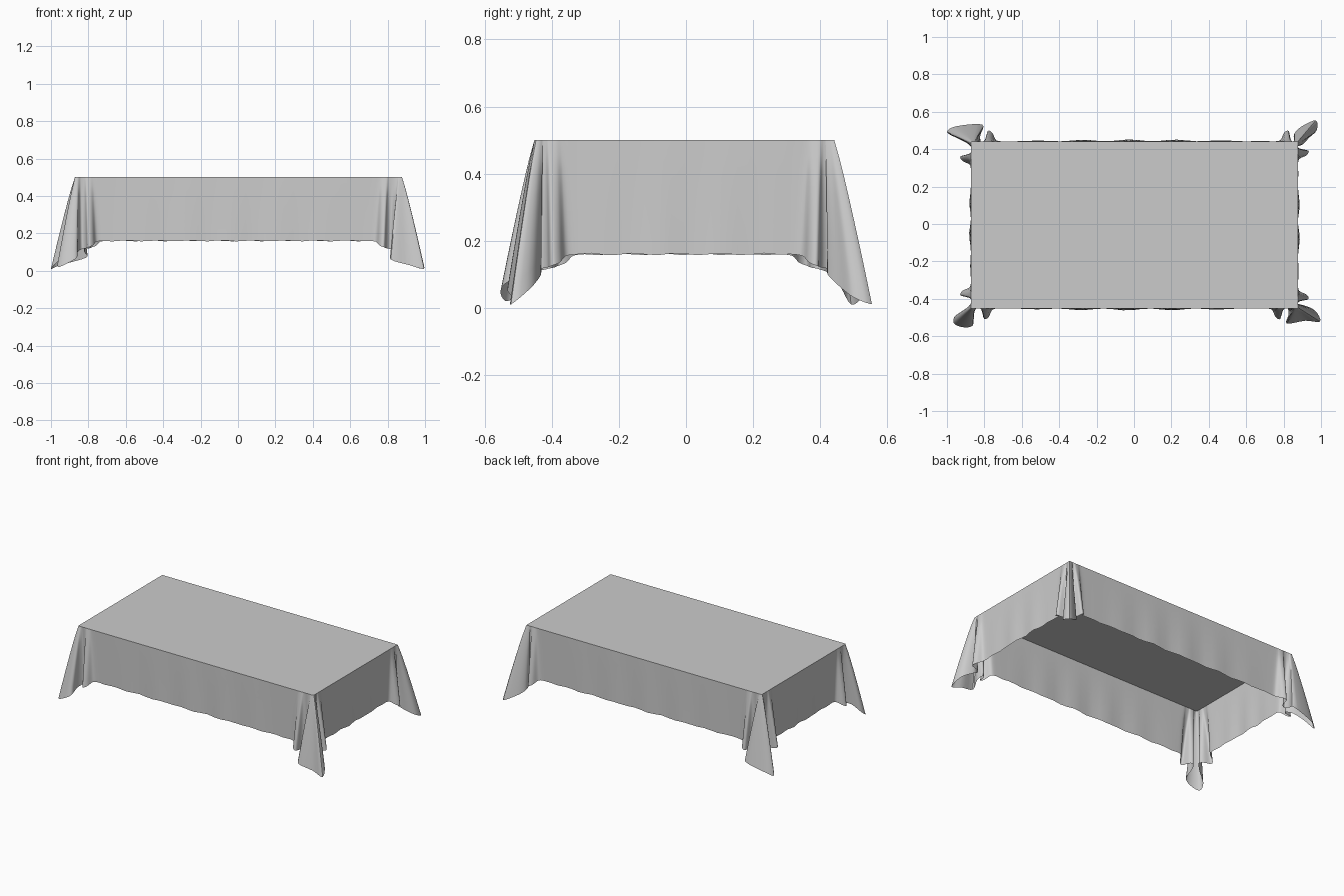
import bpy, bmesh, math
from mathutils import Vector

if "Cube" in bpy.data.objects:
    bpy.data.objects.remove(bpy.data.objects["Cube"])

TOP, HEM = 0.5, 0.16
X0, X1, Y0, Y1 = -0.872, 0.877, -0.452, 0.442

# Small gather beside a corner: (position along edge, outward, hem height)
GATHER = [(-.16, 0, .16), (-.125, .006, .155), (-.105, .045, .135), (-.08, .055, .125),
          (-.068, .004, .12), (-.045, -.012, .115)]

# Main hanging fold of each corner: outward x, outward y, hem height
FOLDS = {
    "front_right": [(.02, -.02, .10), (.09, .01, .06), (.118, .07, .01), (.04, .065, .03),
                    (-.06, .08, .06), (-.05, .03, .10)],
    "back_right": [(.02, -.02, .10), (.06, .02, .06), (.1, .06, .03), (.095, .112, .012),
                   (.02, .08, .05), (-.02, .04, .08), (-.02, 0, .10)],
    "back_left": [(.02, -.01, .10), (.08, .02, .06), (.128, .05, .01), (.08, .08, .03),
                  (-.06, .09, .07), (-.05, .03, .10)],
    "front_left": [(.03, .01, .10), (.085, .04, .05), (.09, .08, .02), (.04, .1, .04),
                   (-.01, .09, .07), (-.015, .03, .10)],
}


def spline(pts, n=4):
    """Catmull-Rom through the points"""
    p = [pts[0]] + pts + [pts[-1]]
    out = []
    for i in range(1, len(p) - 2):
        a, b, c, d = p[i - 1:i + 3]
        for k in range(n):
            t = k / n
            out.append(0.5 * (2 * b + (c - a) * t + (2 * a - 5 * b + 4 * c - d) * t * t
                              + (3 * b - a - 3 * c + d) * t ** 3))
    out.append(pts[-1])
    return out


def corner(fold, cx, cy, sx, sy, shift_x, shift_y, flip):
    """Pairs of (edge point, hem point) around one corner"""
    side_x = [(o, a - shift_x, z) for a, o, z in GATHER]
    side_y = [(a - shift_y, o, z) for a, o, z in reversed(GATHER)]
    hem = [Vector(p) for p in side_x + fold + side_y]
    nx, nf = len(side_x), len(fold)
    top = []
    for i, h in enumerate(hem):
        pull = .85 if i not in (0, len(hem) - 1) else 1
        if i < nx:
            top.append(Vector((0, h.y * pull, TOP)))
        elif i >= nx + nf:
            top.append(Vector((h.x * pull, 0, TOP)))
        else:
            k = (i - nx + .5) / nf * 2 - 1
            top.append(Vector((-max(k, 0) * .03, min(k, 0) * .03, TOP)))
    # keep the table-edge points straight, smooth only the hem
    hem_s, top_s = spline(hem), []
    for a, b in zip(top, top[1:]):
        top_s += [a.lerp(b, k / 4) for k in range(4)]
    top_s.append(top[-1])
    place = lambda v: Vector((cx + sx * v.x, cy + sy * v.y, v.z))
    pairs = [(place(t), place(h)) for t, h in zip(top_s, hem_s)]
    return pairs[::-1] if flip else pairs


corners = [
    corner(FOLDS["front_right"], X1, Y0, 1, -1, -.03, .015, True),
    corner(FOLDS["back_right"], X1, Y1, 1, 1, -.03, -.03, False),
    corner(FOLDS["back_left"], X0, Y1, -1, 1, 0, .01, True),
    corner(FOLDS["front_left"], X0, Y0, -1, -1, -.01, -.01, False),
]

# Full perimeter: corners joined by gently waving straight sides
loop = []
for i, c in enumerate(corners):
    loop += c
    (t0, h0), (t1, h1) = c[-1], corners[(i + 1) % 4][0]
    out = (t1 - t0).normalized().cross(Vector((0, 0, 1)))
    n = 28 if i % 2 else 16
    for k in range(1, n):
        f = k / n
        wave = .005 * math.sin(f * math.pi) * (1 + math.sin(k * 1.3 + i))
        h = h0.lerp(h1, f) + out * wave
        h.z = HEM + .003 * math.sin(k * 1.9 + i)
        loop.append((t0.lerp(t1, f), h))

# Cloth surface: flat top plus draped skirt
bm = bmesh.new()
ROWS = 8
rows = []
for r in range(ROWS + 1):
    t = r / ROWS
    row = []
    for a, b in loop:
        p = a.lerp(b, t ** .9)
        p.z = a.z + (b.z - a.z) * t
        row.append(bm.verts.new(p))
    rows.append(row)
for up, low in zip(rows, rows[1:]):
    for i in range(len(loop)):
        j = (i + 1) % len(loop)
        bm.faces.new((up[i], low[i], low[j], up[j]))
bm.faces.new(rows[0])
bmesh.ops.remove_doubles(bm, verts=bm.verts, dist=1e-5)
mesh = bpy.data.meshes.new("tablecloth")
bm.to_mesh(mesh)
bm.free()
cloth = bpy.data.objects.new("tablecloth", mesh)
bpy.context.collection.objects.link(cloth)
bpy.context.view_layer.objects.active = cloth
cloth.select_set(True)
bpy.ops.object.shade_smooth_by_angle(angle=math.radians(45))
